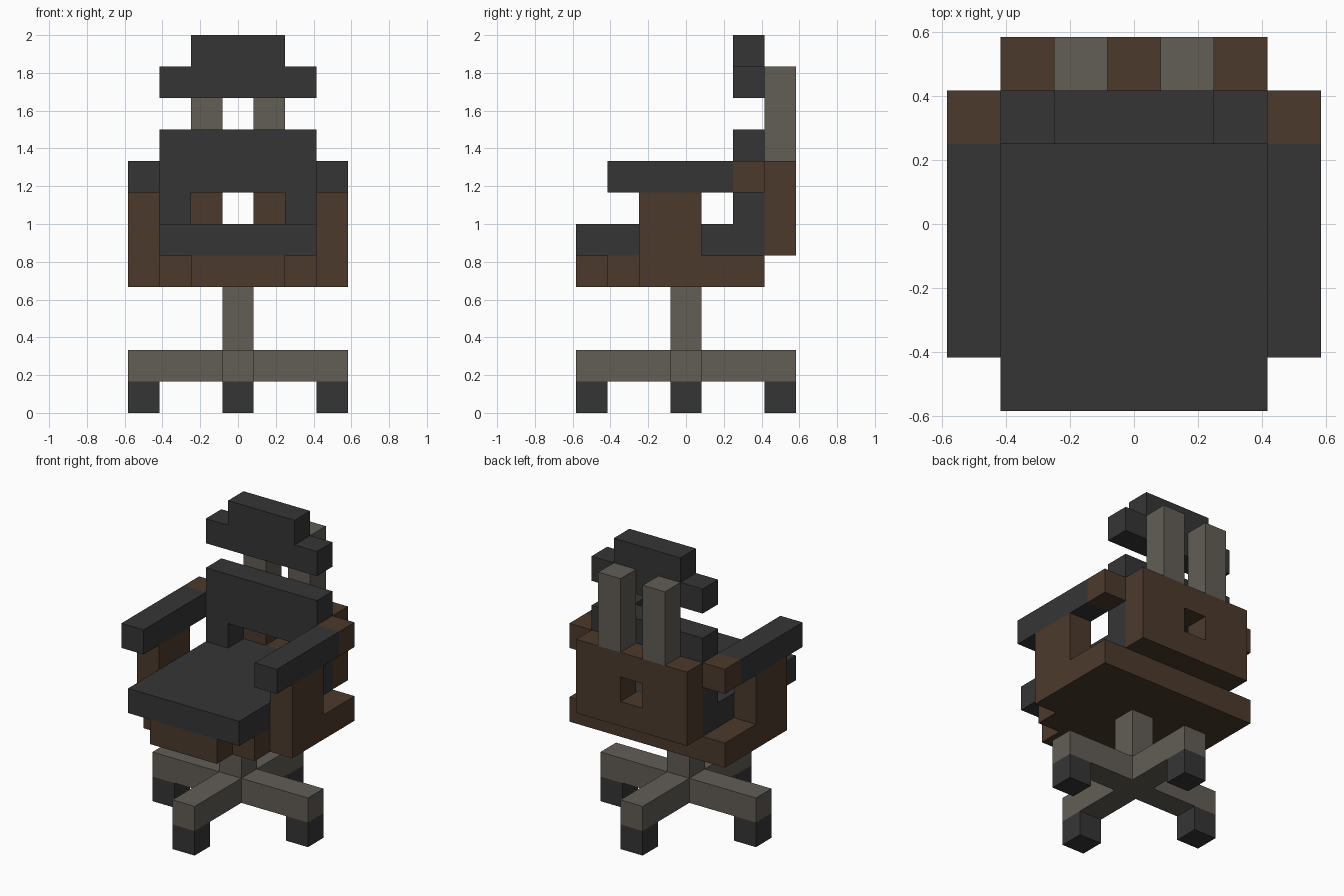
import bpy, bmesh
from mathutils import Vector

cube = bpy.data.objects.get("Cube")
if cube:
    bpy.data.objects.remove(cube, do_unlink=True)

U = 1 / 6  # one block of the chair's grid


def material(name, rgb):
    m = bpy.data.materials.new(name)
    m.use_nodes = True
    m.diffuse_color = (*rgb, 1)
    bsdf = next(n for n in m.node_tree.nodes if n.type == 'BSDF_PRINCIPLED')
    bsdf.inputs["Base Color"].default_value = (*rgb, 1)
    bsdf.inputs["Roughness"].default_value = 0.8
    return m


dark = material("dark upholstery", (0.036, 0.036, 0.036))
wood = material("brown wood", (0.072, 0.042, 0.025))
metal = material("grey metal", (0.122, 0.109, 0.093))


def prism(name, mat, outline, axis, start, end, hole=None):
    """Extrude an outline (block units) along y or z, optionally around a hole."""
    def place(p):
        return Vector((p[0], start, p[1]) if axis == 'y' else (p[0], p[1], start)) * U
    bm = bmesh.new()
    outer = [bm.verts.new(place(p)) for p in outline]
    if hole:
        inner = [bm.verts.new(place(p)) for p in hole]
        n = len(outer)
        faces = [bm.faces.new((outer[i], outer[(i + 1) % n], inner[(i + 1) % n], inner[i]))
                 for i in range(n)]
    else:
        faces = [bm.faces.new(outer)]
    ext = bmesh.ops.extrude_face_region(bm, geom=faces, use_keep_orig=True)
    moved = [g for g in ext["geom"] if isinstance(g, bmesh.types.BMVert)]
    step = Vector((0, 1, 0) if axis == 'y' else (0, 0, 1)) * (end - start) * U
    bmesh.ops.translate(bm, verts=moved, vec=step)
    bmesh.ops.recalc_face_normals(bm, faces=bm.faces)
    mesh = bpy.data.meshes.new(name)
    bm.to_mesh(mesh)
    bm.free()
    mesh.materials.append(mat)
    obj = bpy.data.objects.new(name, mesh)
    bpy.context.collection.objects.link(obj)
    return obj


def rect(x0, x1, y0, y1):
    return [(x0, y0), (x1, y0), (x1, y1), (x0, y1)]


def box(name, mat, x, y, z):
    return prism(name, mat, rect(*x, *y), 'z', *z)


def mirrored(half):
    """Complete a symmetric outline from its +x half."""
    return half + [(-x, y) for x, y in reversed(half)]


# Feet, cross-shaped base and column
for name, x, y in (("right_foot", -3, 0), ("left_foot", 3, 0),
                   ("front_foot", 0, -3), ("back_foot", 0, 3)):
    box(name, dark, (x - .5, x + .5), (y - .5, y + .5), (0, 1))
prism("cross_base", metal,
      mirrored([(.5, -3.5), (.5, -.5), (3.5, -.5), (3.5, .5), (.5, .5), (.5, 3.5)]), 'z', 1, 2)
box("column", metal, (-.5, .5), (-.5, .5), (2, 4))

# Wooden seat tray with stepped front corners, and the cushion on it
prism("seat_tray", wood,
      mirrored([(1.5, -3.5), (1.5, -2.5), (2.5, -2.5), (2.5, -1.5), (3.5, -1.5), (3.5, 2.5)]),
      'z', 4, 5)
box("seat_cushion", dark, (-2.5, 2.5), (-3.5, 2.5), (5, 6))

# Back cushion with an opening above the seat, and the wooden panel behind
prism("back_cushion", dark,
      mirrored([(1.5, 7), (1.5, 6), (2.5, 6), (2.5, 9)]), 'y', 1.5, 2.5)
prism("back_panel", wood, rect(-2.5, 2.5, 5, 8), 'y', 2.5, 3.5, hole=rect(-.5, .5, 6, 7))

# Stepped headrest
prism("headrest", dark,
      mirrored([(2.5, 10), (2.5, 11), (1.5, 11), (1.5, 12)]), 'y', 1.5, 2.5)

# Armrests and headrest posts on both sides
for side, s in (("left", 1), ("right", -1)):
    arm = sorted((2.5 * s, 3.5 * s))
    box(side + "_arm_support", wood, arm, (-1.5, .5), (5, 7))
    box(side + "_arm_pad", dark, arm, (-2.5, 1.5), (7, 8))
    box(side + "_arm_end", wood, arm, (1.5, 2.5), (7, 8))
    box(side + "_headrest_post", metal, sorted((.5 * s, 1.5 * s)), (2.5, 3.5), (8, 11))
